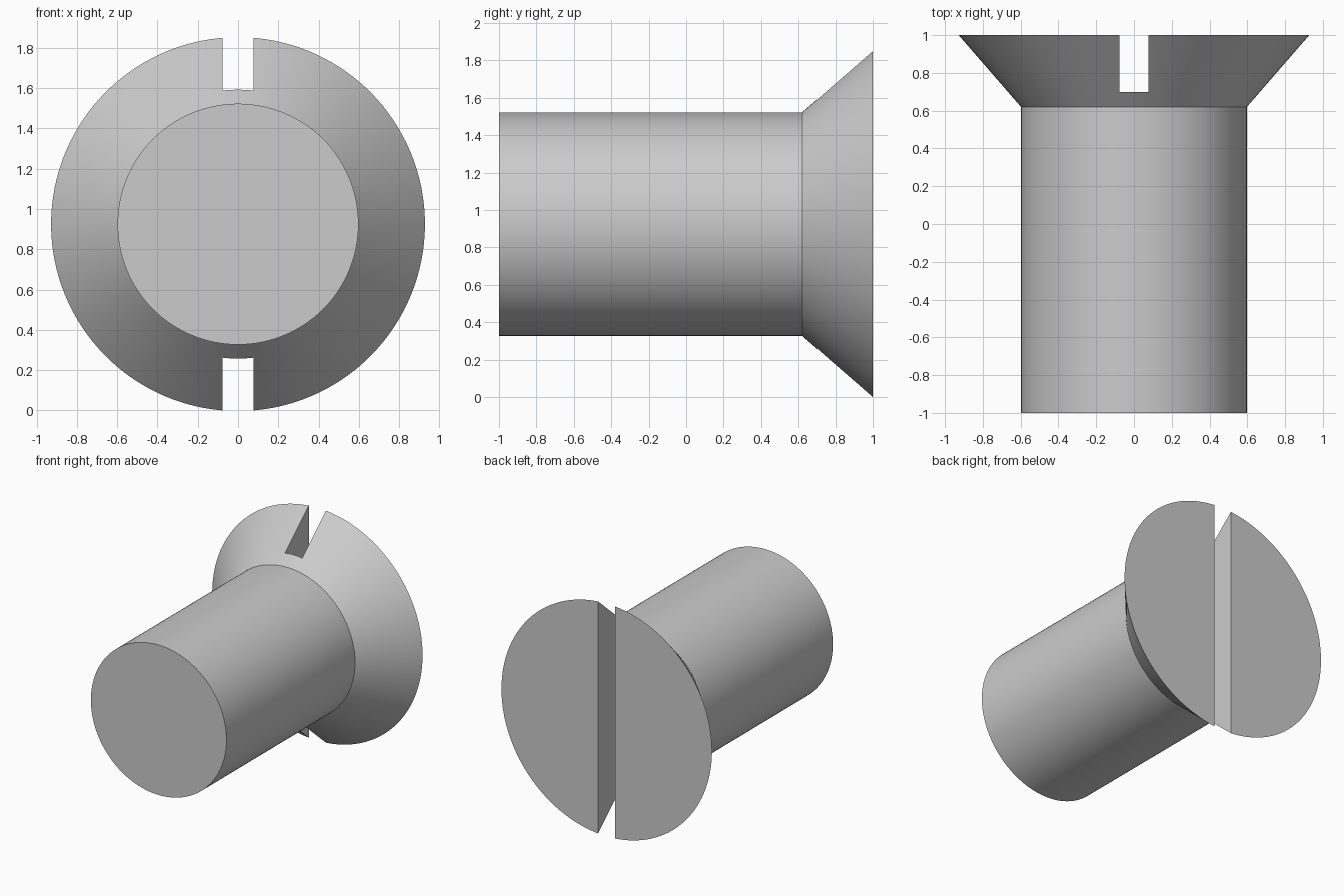
import bpy
import bmesh
import math

if "Cube" in bpy.data.objects:
    bpy.data.objects.remove(bpy.data.objects["Cube"], do_unlink=True)

SEGMENTS = 128
HEAD_R, SHANK_R = 0.928, 0.598
SLOT_HALF, SLOT_Y = 0.076, 0.70
CENTRE_Z = math.sqrt(HEAD_R ** 2 - SLOT_HALF ** 2)

steel = bpy.data.materials.new("grey steel")
steel.use_nodes = True
colour = (0.6, 0.6, 0.6, 1)
steel.diffuse_color = colour
steel.node_tree.nodes["Principled BSDF"].inputs["Base Color"].default_value = colour


def add_object(name, bm):
    bmesh.ops.recalc_face_normals(bm, faces=bm.faces)
    mesh = bpy.data.meshes.new(name)
    bm.to_mesh(mesh)
    bm.free()
    mesh.materials.append(steel)
    obj = bpy.data.objects.new(name, mesh)
    bpy.context.collection.objects.link(obj)
    return obj


# Screw body: rings along y, capped at both ends
bm = bmesh.new()
rings = []
for y, r in [(-1, SHANK_R), (0.62, SHANK_R), (1, HEAD_R)]:
    angles = [2 * math.pi * i / SEGMENTS for i in range(SEGMENTS)]
    rings.append([bm.verts.new((r * math.cos(a), y, CENTRE_Z + r * math.sin(a)))
                  for a in angles])
for near, far in zip(rings, rings[1:]):
    for i in range(SEGMENTS):
        j = (i + 1) % SEGMENTS
        bm.faces.new((near[i], near[j], far[j], far[i]))
bm.faces.new(rings[0])
bm.faces.new(rings[-1])
screw = add_object("countersunk_screw", bm)

# Slot cutter: a box running down across the head
bm = bmesh.new()
bmesh.ops.create_cube(bm, size=1)
for v in bm.verts:
    v.co.x *= 2 * SLOT_HALF
    v.co.y = SLOT_Y if v.co.y < 0 else 1.2
    v.co.z = CENTRE_Z + v.co.z * 3
cutter = add_object("slot_cutter", bm)

# Cut the slot into the head, then drop the cutter
slot = screw.modifiers.new("slot", "BOOLEAN")
slot.operation = "DIFFERENCE"
slot.solver = "EXACT"
slot.object = cutter
bpy.ops.object.select_all(action="DESELECT")
screw.select_set(True)
bpy.context.view_layer.objects.active = screw
bpy.ops.object.modifier_apply(modifier=slot.name)
bpy.data.objects.remove(cutter, do_unlink=True)

# Smooth round sides with crisp rims
bpy.ops.object.shade_smooth_by_angle(angle=math.radians(30))
